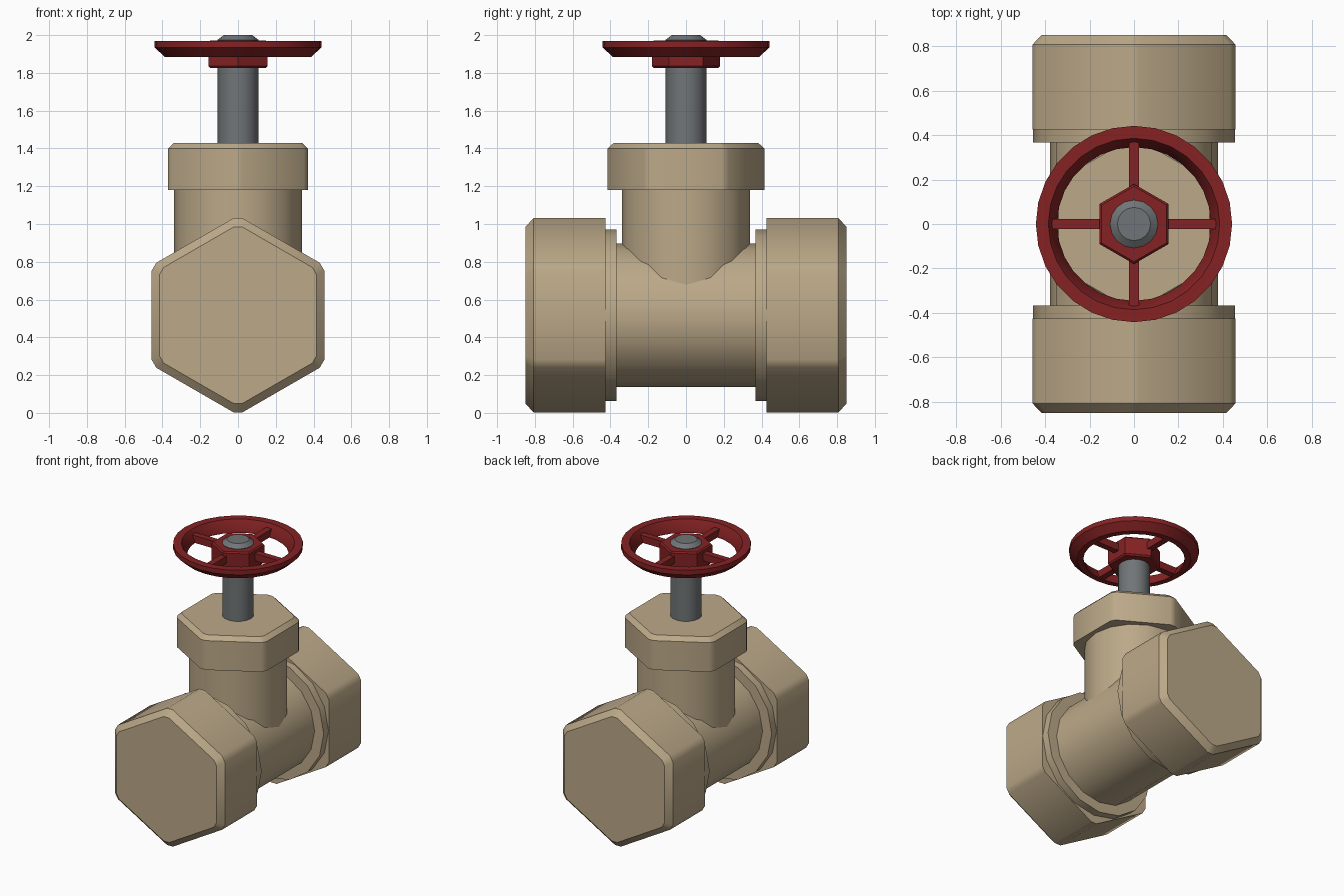
import bpy, bmesh, math
from mathutils import Matrix, Vector

if "Cube" in bpy.data.objects:
    bpy.data.objects.remove(bpy.data.objects["Cube"])


def material(name, rgb):
    m = bpy.data.materials.new(name)
    m.diffuse_color = (*rgb, 1)
    m.use_nodes = True
    m.node_tree.nodes["Principled BSDF"].inputs["Base Color"].default_value = m.diffuse_color
    return m


BRASS = material("tan brass", (0.50, 0.395, 0.248))
RED = material("dark red", (0.235, 0.016, 0.017))
STEEL = material("steel grey", (0.165, 0.178, 0.185))


def circle(r, n=16):
    return [(r * math.cos(2 * math.pi * i / n), r * math.sin(2 * math.pi * i / n)) for i in range(n)]


def hexagon(apothem, cut=0.0):
    """Hexagon with corners on +-y; cut trims each corner along its two edges."""
    r = apothem / math.cos(math.pi / 6)
    c = [Vector((r * math.cos(math.pi / 6 + i * math.pi / 3), r * math.sin(math.pi / 6 + i * math.pi / 3))) for i in range(6)]
    if not cut:
        return [tuple(p) for p in c]
    pts = []
    for i, p in enumerate(c):
        for q in (c[i - 1], c[(i + 1) % 6]):
            pts.append(tuple(p + (q - p).normalized() * cut))
    return pts


def finish(name, bm, mat, matrix=None, angle=36):
    bmesh.ops.recalc_face_normals(bm, faces=bm.faces)
    if matrix:
        bm.transform(matrix)
    me = bpy.data.meshes.new(name)
    bm.to_mesh(me)
    bm.free()
    me.materials.append(mat)
    ob = bpy.data.objects.new(name, me)
    bpy.context.collection.objects.link(ob)
    bpy.ops.object.select_all(action='DESELECT')
    ob.select_set(True)
    bpy.context.view_layer.objects.active = ob
    bpy.ops.object.shade_smooth_by_angle(angle=math.radians(angle))
    return ob


def loft(name, sections, mat, matrix=None, closed=False):
    """Skin a list of (outline, height); closed joins last to first (a ring)."""
    bm = bmesh.new()
    loops = [[bm.verts.new((x, y, h)) for x, y in o] for o, h in sections]
    pairs = list(zip(loops, loops[1:]))
    if closed:
        pairs.append((loops[-1], loops[0]))
    else:
        bm.faces.new(loops[0])
        bm.faces.new(loops[-1])
    n = len(loops[0])
    for a, b in pairs:
        for i in range(n):
            j = (i + 1) % n
            bm.faces.new((a[i], a[j], b[j], b[i]))
    return finish(name, bm, mat, matrix)


AXIS_Z = 0.517
for side, sign in (("front", 1), ("back", -1)):
    along = Matrix.Translation((0, 0, AXIS_Z)) @ Matrix.Rotation(sign * math.pi / 2, 4, 'X')
    # hex end nut with chamfered outer face
    loft(side + "_end_nut", [(hexagon(0.457, 0.028), 0.425), (hexagon(0.457, 0.028), 0.808),
                             (hexagon(0.416, 0.026), 0.85)], BRASS, along)
    # round collar behind the nut
    loft(side + "_collar", [(circle(0.455), 0.368), (circle(0.455), 0.43)], BRASS, along)

# main pipe along y
along = Matrix.Translation((0, 0, AXIS_Z)) @ Matrix.Rotation(math.pi / 2, 4, 'X')
loft("main_pipe", [(circle(0.379), -0.40), (circle(0.379), 0.40)], BRASS, along)

# upright neck and bonnet nut
loft("neck", [(circle(0.34), 0.58), (circle(0.34), 1.2)], BRASS)
loft("bonnet_nut", [(hexagon(0.37, 0.024), 1.18), (hexagon(0.37, 0.024), 1.4),
                    (hexagon(0.34, 0.022), 1.43)], BRASS)

# stem with chamfered tip
loft("stem", [(circle(0.108), 1.40), (circle(0.108), 1.975), (circle(0.075), 2.0)], STEEL)

# handwheel rim
N = 28
loft("handwheel_rim", [(circle(r, N), h) for r, h in
                       ((0.442, 1.97), (0.442, 1.935), (0.388, 1.885), (0.346, 1.885), (0.346, 1.90), (0.386, 1.97))],
     RED, closed=True)

# handwheel hub
loft("handwheel_hub", [(hexagon(0.147), 1.825), (hexagon(0.156), 1.836),
                       (hexagon(0.156), 1.962), (hexagon(0.147), 1.972)], RED)

# four spokes
for i in range(4):
    bm = bmesh.new()
    bmesh.ops.create_cube(bm, size=1)
    bm.transform(Matrix.Translation((0.25, 0, 1.914)) @ Matrix.Diagonal((0.24, 0.046, 0.054, 1)))
    finish("handwheel_spoke_%d" % (i + 1), bm, RED, Matrix.Rotation(i * math.pi / 2, 4, 'Z'))
